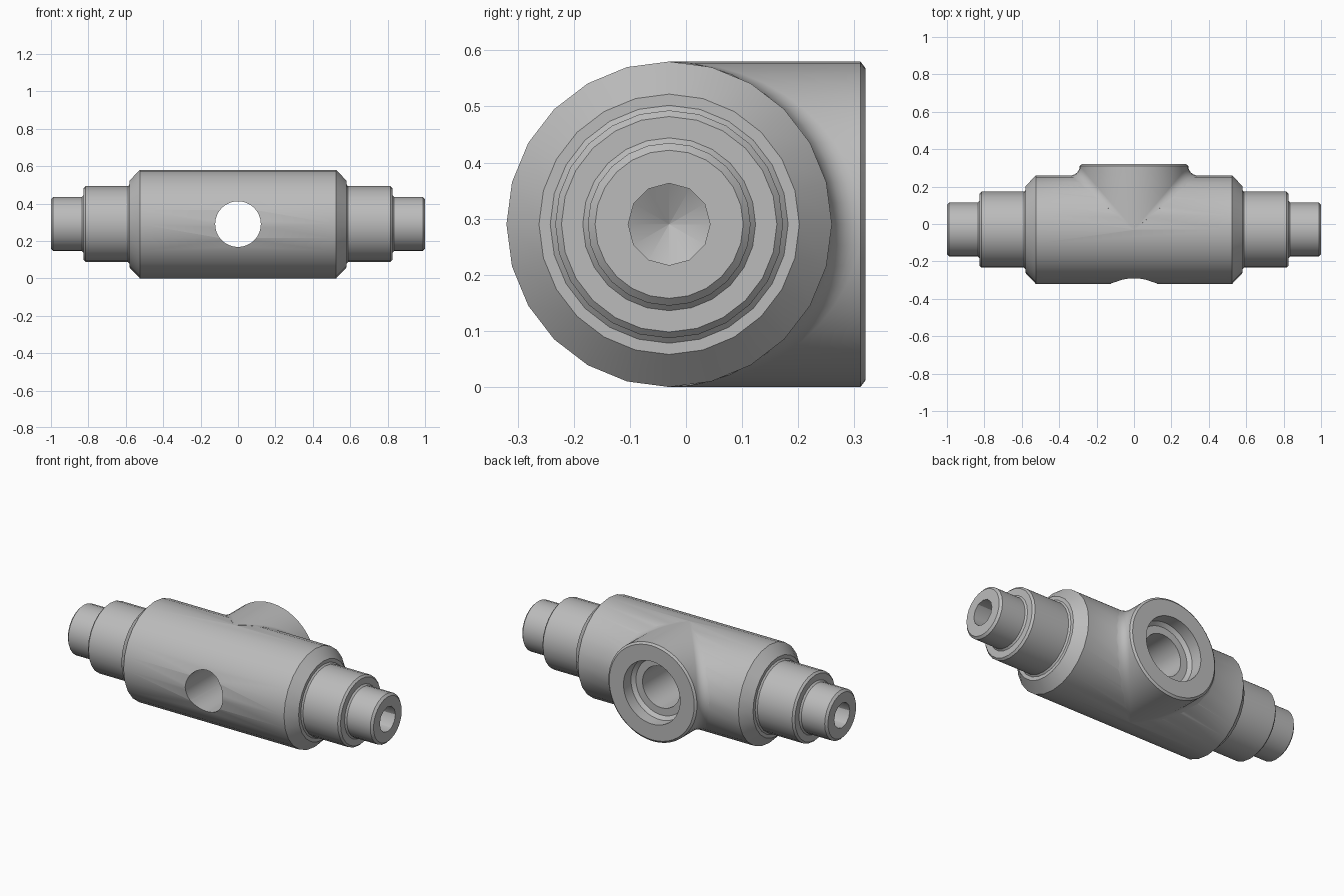
import bpy, bmesh
from math import sin, cos, pi, radians
from mathutils import Matrix, Vector

cube = bpy.data.objects.get("Cube")
if cube:
    bpy.data.objects.remove(cube, do_unlink=True)

CENTRE = Vector((0, -0.03, 0.29))   # where the two axes cross
R, FILLET = 0.29, 0.05

steel = bpy.data.materials.new("grey_steel")
steel.use_nodes = True
colour = (0.5, 0.5, 0.5, 1)
steel.diffuse_color = colour
steel.node_tree.nodes["Principled BSDF"].inputs["Base Color"].default_value = colour


def loft(name, rings):
    """Closed solid skinned over a list of equal-length rings."""
    bm = bmesh.new()
    rows = [[bm.verts.new(p) for p in ring] for ring in rings]
    n = len(rows[0])
    for a, b in zip(rows, rows[1:]):
        for i in range(n):
            j = (i + 1) % n
            bm.faces.new((a[i], a[j], b[j], b[i]))
    bm.faces.new(rows[0])
    bm.faces.new(rows[-1])
    bmesh.ops.remove_doubles(bm, verts=bm.verts, dist=1e-5)
    bmesh.ops.recalc_face_normals(bm, faces=bm.faces)
    mesh = bpy.data.meshes.new(name)
    bm.to_mesh(mesh)
    bm.free()
    mesh.materials.append(steel)
    obj = bpy.data.objects.new(name, mesh)
    obj.location = CENTRE
    bpy.context.collection.objects.link(obj)
    return obj


def angles(n):
    return [2 * pi * i / n for i in range(n)]


def ring_x(x, r, n=24):
    return [(x, r * cos(a), r * sin(a)) for a in angles(n)]


def ring_y(y, r, n=48):
    return [(r * cos(a), y, r * sin(a)) for a in angles(n)]


def combine(target, tool, operation):
    mod = target.modifiers.new(tool.name, 'BOOLEAN')
    mod.operation, mod.object, mod.solver = operation, tool, 'EXACT'
    bpy.context.view_layer.objects.active = target
    bpy.ops.object.modifier_apply(modifier=mod.name)
    bpy.data.objects.remove(tool, do_unlink=True)


# Stepped body along x: half profile as (x, radius), mirrored
half = [(0.525, R), (0.58, 0.232), (0.58, 0.212), (0.588, 0.203),
        (0.815, 0.203), (0.826, 0.192), (0.826, 0.154), (0.835, 0.145),
        (0.988, 0.145), (1.0, 0.132)]
profile = [(-x, r) for x, r in reversed(half)] + half
body = loft("valve_body", [ring_x(x, r) for x, r in profile])

# Side boss, flared into the body with a rolling fillet
def flare(t, sink=0.0):
    grow_x, grow_y = R + FILLET * (1 - sin(t)), R + FILLET * (1 - cos(t))
    return [(grow_x * cos(a), grow_y * abs(cos(a)) - sink, R * sin(a))
            for a in angles(48)]

rings = [ring_y(0, 0.15), flare(0, 0.003)]
rings += [flare(radians(15 * k)) for k in range(1, 7)]
rings += [ring_y(0.341, R), ring_y(0.35, R - 0.012)]
combine(body, loft("side_boss", rings), 'UNION')

# Cross hole right through, with a counterbored seat in the boss
port = [(-0.4, 0.122), (0.262, 0.122), (0.262, 0.165), (0.28, 0.185), (0.4, 0.185)]
combine(body, loft("port_cutter", [ring_y(y, r) for y, r in port]), 'DIFFERENCE')

# Blind drilled holes in both ends
for side in (-1, 1):
    drill = [(0.838, 0.0005), (0.88, 0.073), (1.1, 0.073)]
    cutter = loft("drill_cutter", [ring_x(side * x, r, 12) for x, r in drill])
    combine(body, cutter, 'DIFFERENCE')

bpy.ops.object.select_all(action='DESELECT')
body.select_set(True)
bpy.context.view_layer.objects.active = body
bpy.ops.object.shade_smooth_by_angle(angle=radians(30))
